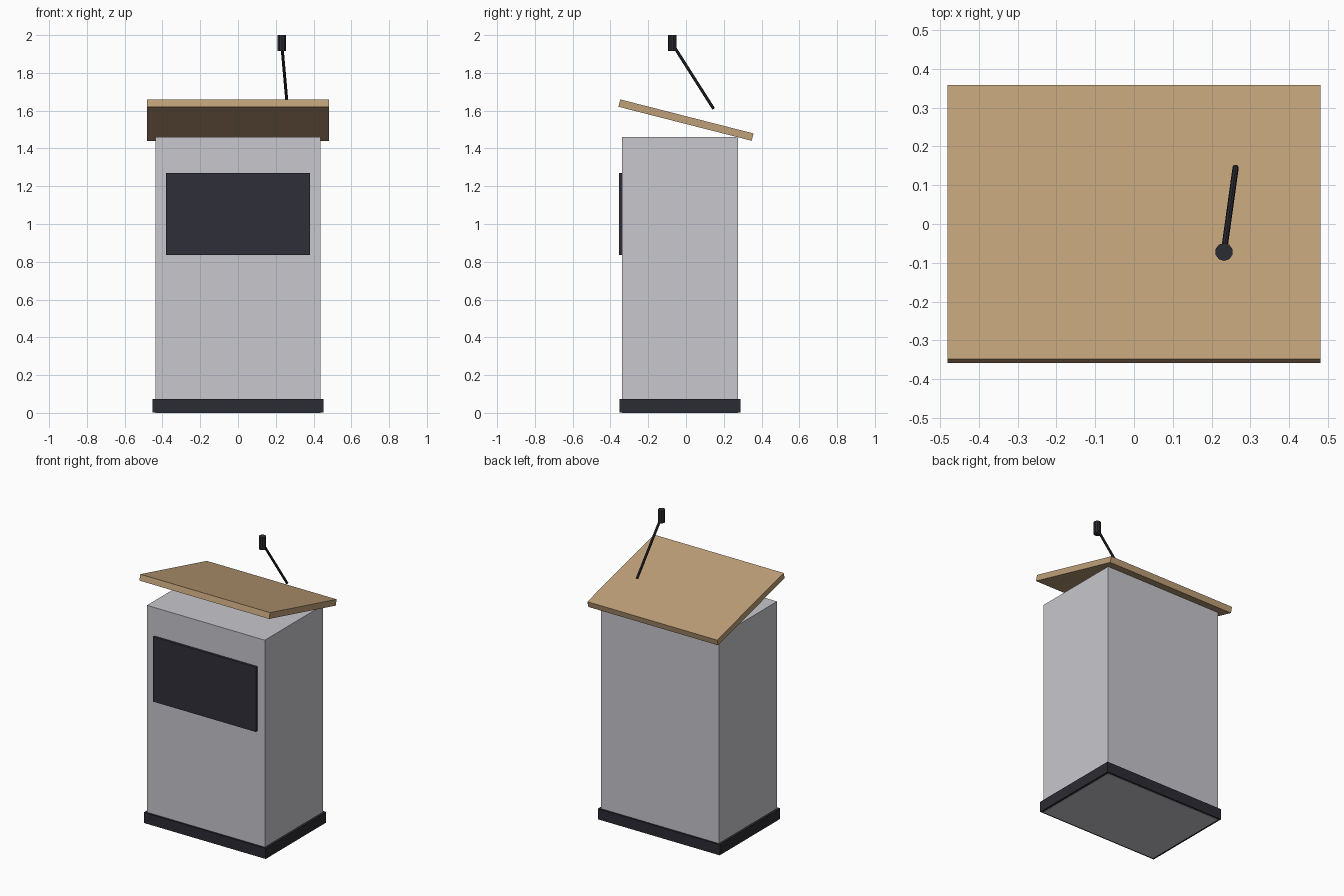
import bpy
import math
from mathutils import Vector

if "Cube" in bpy.data.objects:
    bpy.data.objects.remove(bpy.data.objects["Cube"])


def material(name, rgb):
    m = bpy.data.materials.new(name)
    m.diffuse_color = (*rgb, 1)
    m.use_nodes = True
    m.node_tree.nodes["Principled BSDF"].inputs["Base Color"].default_value = m.diffuse_color
    return m


GREY = material("light grey", (0.57, 0.57, 0.61))
DARK = material("dark slate", (0.024, 0.024, 0.033))
SCREEN = material("screen slate", (0.028, 0.028, 0.04))
WOOD = material("light wood", (0.52, 0.35, 0.19))


def box(name, lo, hi, mat, tilt=0.0):
    lo, hi = Vector(lo), Vector(hi)
    bpy.ops.mesh.primitive_cube_add(size=1, location=(lo + hi) / 2, rotation=(tilt, 0, 0))
    ob = bpy.context.object
    ob.name = name
    ob.scale = hi - lo
    ob.data.materials.append(mat)
    return ob


def rod(name, start, end, radius, sides, mat):
    start, end = Vector(start), Vector(end)
    axis = end - start
    bpy.ops.mesh.primitive_cylinder_add(vertices=sides, radius=radius, depth=axis.length,
                                        location=(start + end) / 2)
    ob = bpy.context.object
    ob.name = name
    ob.rotation_euler = axis.to_track_quat('Z', 'Y').to_euler()
    ob.data.materials.append(mat)
    return ob


# Cabinet reaching the floor, with a plinth around its foot
box("cabinet", (-0.437, -0.34, 0), (0.437, 0.276, 1.46), GREY)
box("plinth", (-0.452, -0.352, 0.002), (0.452, 0.288, 0.073), DARK)

# Front display panel
box("front_panel", (-0.381, -0.356, 0.836), (0.381, -0.338, 1.27), SCREEN)

# Tilted reading surface
box("desk_top", (-0.481, -0.364, 1.53), (0.481, 0.364, 1.57), WOOD, -0.25)

# Microphone on a leaning stem
rod("microphone_stem", (0.262, 0.146, 1.61), (0.232, -0.07, 1.95), 0.008, 8, DARK)
rod("microphone_head", (0.232, -0.072, 1.917), (0.232, -0.072, 2.0), 0.023, 10, DARK)
